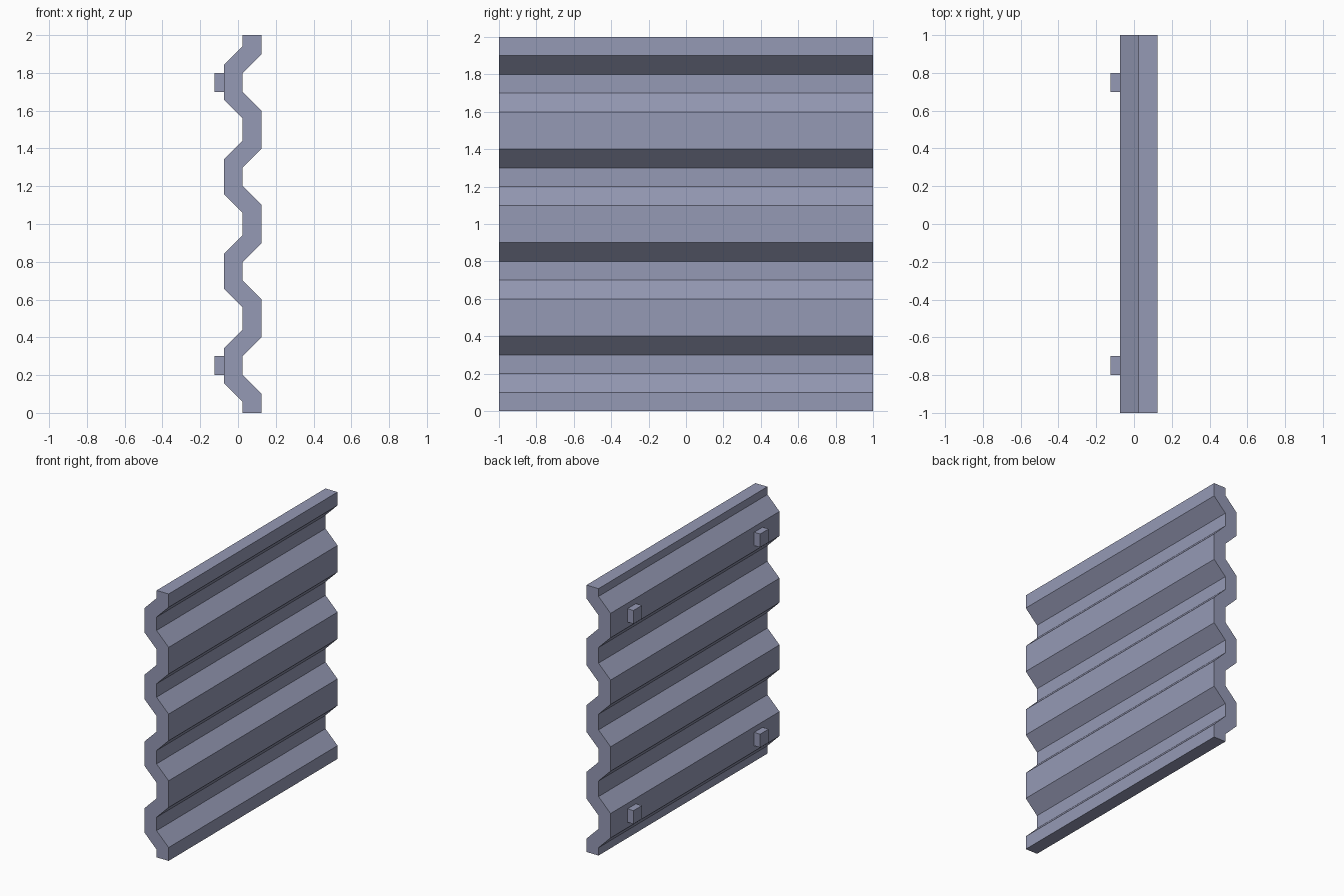
import bpy, bmesh, math

if "Cube" in bpy.data.objects:
    bpy.data.objects.remove(bpy.data.objects["Cube"])

steel = bpy.data.materials.new("blue_grey_steel")
steel.diffuse_color = (0.30, 0.32, 0.46, 1)
steel.use_nodes = True
steel.node_tree.nodes["Principled BSDF"].inputs["Base Color"].default_value = steel.diffuse_color

PITCH, WAVES, THICK = 0.5, 4, 0.1
CREST, VALLEY, HALF_W = 0.125, 0.025, 1.0
SHIFT = THICK * math.tan(math.pi / 8)  # keeps the sloped walls the same thickness


def finish(name, bm):
    bmesh.ops.recalc_face_normals(bm, faces=bm.faces[:])
    mesh = bpy.data.meshes.new(name)
    bm.to_mesh(mesh)
    bm.free()
    mesh.materials.append(steel)
    obj = bpy.data.objects.new(name, mesh)
    bpy.context.collection.objects.link(obj)
    return obj


def wave(offset_x, s):
    """One side of the corrugated sheet as (x, z) points, bottom to top."""
    pts = [(CREST + offset_x, 0)]
    for i in range(WAVES):
        z = i * PITCH
        pts += [(CREST + offset_x, z + 0.1 - s), (VALLEY + offset_x, z + 0.2 - s),
                (VALLEY + offset_x, z + 0.3 + s), (CREST + offset_x, z + 0.4 + s)]
    return pts + [(CREST + offset_x, WAVES * PITCH)]


# Corrugated panel: closed profile extruded along y
bm = bmesh.new()
profile = wave(0, 0) + wave(-THICK, SHIFT)[::-1]
cap = bm.faces.new([bm.verts.new((x, -HALF_W, z)) for x, z in profile])
ext = bmesh.ops.extrude_face_region(bm, geom=[cap], use_keep_orig=True)
bmesh.ops.translate(bm, vec=(0, 2 * HALF_W, 0),
                    verts=[v for v in ext["geom"] if isinstance(v, bmesh.types.BMVert)])
finish("corrugated_panel", bm)

# Four small mounting pegs on the back
for row, z in (("lower", 0.25), ("upper", 1.75)):
    for side, y in (("front", -0.75), ("rear", 0.75)):
        bm = bmesh.new()
        bmesh.ops.create_cube(bm, size=1)
        bmesh.ops.scale(bm, vec=(0.05, 0.1, 0.1), verts=bm.verts)
        bmesh.ops.translate(bm, vec=(-0.1, y, z), verts=bm.verts)
        finish(f"{row}_{side}_mounting_peg", bm)
